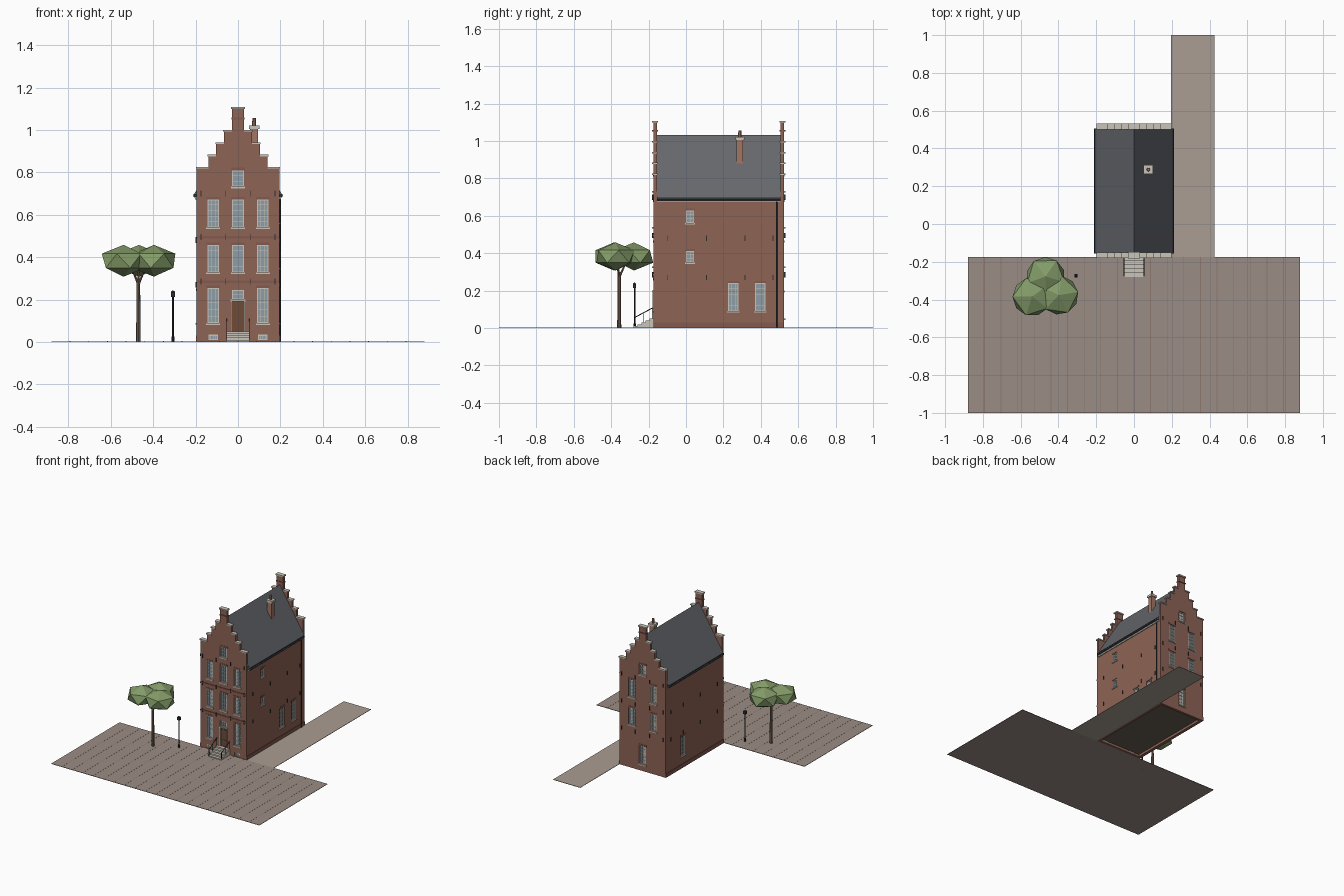
import bpy, bmesh, math
from mathutils import Vector, Matrix

if "Cube" in bpy.data.objects:
    bpy.data.objects.remove(bpy.data.objects["Cube"])

COL = dict(brick=(.27, .125, .09), band=(.23, .10, .075), stone=(.60, .56, .49), slate=(.13, .135, .15),
           glass=(.27, .34, .38), iron=(.025, .027, .03), door=(.16, .07, .04), paving=(.33, .27, .235),
           joint=(.27, .19, .155), alley=(.40, .34, .29), leaf=(.23, .33, .14), bark=(.20, .14, .10),
           floor=(.14, .12, .09), chimney=(.36, .18, .13))
MATS = {}
for k, c in COL.items():
    MATS[k] = bpy.data.materials.new(k)
    MATS[k].diffuse_color = (*c, 1)

PARTS = {}


def part(name, mat):
    return PARTS.setdefault(name, (bmesh.new(), mat))[0]


def box(name, mat, x, y, z):
    m = Matrix.Translation([(a + b) / 2 for a, b in (x, y, z)]) @ \
        Matrix.Diagonal([abs(b - a) for a, b in (x, y, z)] + [1])
    bmesh.ops.create_cube(part(name, mat), size=1, matrix=m)


def rod(name, mat, a, b, r1, r2=None, n=8):
    a, b = Vector(a), Vector(b)
    m = Matrix.Translation((a + b) / 2) @ (b - a).to_track_quat('Z', 'Y').to_matrix().to_4x4()
    bmesh.ops.create_cone(part(name, mat), cap_ends=True, segments=n, radius1=r1,
                          radius2=r1 if r2 is None else r2, depth=(b - a).length, matrix=m)


def prism(name, mat, prof, y0, y1):
    """Extrude an x,z profile along y."""
    bm = part(name, mat)
    f = bm.faces.new([bm.verts.new((x, y0, z)) for x, z in prof])
    ext = bmesh.ops.extrude_face_region(bm, geom=[f])
    bmesh.ops.translate(bm, vec=(0, y1 - y0, 0), verts=[v for v in ext['geom'] if isinstance(v, bmesh.types.BMVert)])
    bmesh.ops.recalc_face_normals(bm, faces=bm.faces[:])


HW, YF, YB, T = .195, -.175, .525, .02


def wbox(side, name, mat, u, z, d):
    """Box on a wall: u along the wall, d outward from its face."""
    if side in ('front', 'back'):
        box(name, mat, u, [YF - q if side == 'front' else YB + q for q in d], z)
    else:
        s = 1 if side == 'right' else -1
        box(name, mat, [s * (HW + q) for q in d], u, z)


def window(side, uc, z0, z1, w=.056, cols=3, rows=5, sill=True):
    u0, u1, f = uc - w / 2, uc + w / 2, .005
    wbox(side, 'opening_cutter', 'brick', (u0, u1), (z0, z1), (-.04, .02))
    wbox(side, 'window_glass', 'glass', (u0, u1), (z0, z1), (-.014, -.009))
    fr = lambda u, z, d=-.003: wbox(side, 'window_frames', 'stone', u, z, (-.012, d))
    fr((u0, u0 + f), (z0, z1)); fr((u1 - f, u1), (z0, z1))
    fr((u0, u1), (z0, z0 + f)); fr((u0, u1), (z1 - f, z1))
    for i in range(1, cols):
        u = u0 + w * i / cols
        fr((u - .001, u + .001), (z0, z1), -.006)
    for i in range(1, rows):
        z = z0 + (z1 - z0) * i / rows
        fr((u0, u1), (z - .001, z + .001), -.006)
    if sill:
        wbox(side, 'window_sills', 'stone', (u0 - .005, u1 + .005), (z0 - .008, z0), (-.012, .006))
        wbox(side, 'window_lintels', 'band', (u0 - .004, u1 + .004), (z1, z1 + .012), (-.005, .002))


# Stepped gables, front and back
STEPS = [(.195, .818), (.140, .876), (.103, .934), (.066, .992), (.028, 1.098)]
half = [(HW, 0)]
for i, (x, z) in enumerate(STEPS):
    half.append((x, z))
    if i < 4:
        half.append((STEPS[i + 1][0], z))
prof = half + [(-x, z) for x, z in reversed(half)]
prism('front_gable', 'brick', prof, YF, YF + T)
prism('back_gable', 'brick', prof, YB - T, YB)
for y0, y1 in ((YF - .006, YF + T + .004), (YB - T - .004, YB + .006)):
    for i, (x, z) in enumerate(STEPS[:4]):
        for s in (-1, 1):
            box('step_caps', 'stone', (s * (x + .004), s * STEPS[i + 1][0]), (y0, y1), (z, z + .008))
    box('step_caps', 'stone', (-.033, .033), (y0 - .002, y1 + .002), (1.098, 1.108))
    box('gable_pinnacle_bands', 'band', (-.031, .031), (y0, y1), (1.05, 1.058))

# Side walls, floor, plinth
for s in (-1, 1):
    box('side_walls', 'brick', (s * (HW - T), s * HW), (YF + T, YB - T), (0, .69))
    box('plinth', 'band', (s * HW, s * (HW + .003)), (YF, YB), (0, .03))
box('floor', 'floor', (-HW + T, HW - T), (YF + T, YB - T), (.018, .024))

# Roof, cornice, gutters, downpipe
R = [(.212, .69), (0, 1.032)]
prism('roof', 'slate', [(-.212, .69), R[1], R[0], (.205, .68), (0, 1.01), (-.205, .68)], YF + T, YB - T)
for s in (-1, 1):
    box('cornice', 'stone', (s * HW, s * .202), (YF + T, YB - T), (.673, .683))
    box('gutters', 'iron', (s * HW, s * .211), (YF + T, YB - T), (.683, .699))
rod('downpipe', 'iron', (.199, .485, 0), (.199, .485, .69), .004)

# Chimney
box('chimney', 'chimney', (.057, .095), (.27, .306), (.86, 1.005))
box('chimney_cap', 'stone', (.051, .101), (.264, .312), (1.005, 1.022))
rod('chimney_pot', 'chimney', (.076, .288, 1.02), (.076, .288, 1.056), .01, .008)

# Front windows
for x in (-.117, 0, .117):
    window('front', x, .328, .457)
    window('front', x, .54, .673)
    if x:
        window('front', x, .088, .255)
        window('front', x, .01, .034, .046, 4, 1, False)
window('front', 0, .733, .81, rows=3)
window('front', 0, .2, .245, .056, 3, 2, False)

# Door with surround
wbox('front', 'opening_cutter', 'brick', (-.034, .034), (.05, .193), (-.04, .02))
wbox('front', 'door', 'door', (-.034, .034), (.05, .193), (-.015, -.008))
for s in (-1, 1):
    wbox('front', 'door_surround', 'stone', (s * .028, s * .034), (.05, .2), (-.01, .004))
    for z0, z1 in ((.06, .1), (.11, .18)):
        wbox('front', 'door_panels', 'door', (s * .004, s * .024), (z0, z1), (-.01, -.005))
wbox('front', 'door_surround', 'stone', (-.036, .036), (.192, .2), (-.01, .006))

# Side and back windows
for z0, z1 in ((.35, .412), (.562, .628)):
    window('right', .022, z0, z1, .044, 2, 3)
window('right', .253, .09, .24)
window('right', .397, .09, .24)
window('right', .39, .008, .028, .03, 2, 1, False)
window('left', .31, .09, .24)
for x in (-.09, .09):
    window('back', x, .328, .457)
    window('back', x, .54, .673)
window('back', 0, .05, .19)
window('back', 0, .733, .81, rows=3)

# String courses and iron wall anchors
for z in (.285, .495):
    wbox('front', 'string_courses', 'band', (-HW, HW), (z - .006, z + .006), (0, .004))
for z in (.285, .495, .70):
    for x in (-.175, -.06, .06, .175):
        for side in ('front', 'back'):
            wbox(side, 'wall_anchors', 'iron', (x - .002, x + .002), (z - .014, z + .014), (0, .006))
for z in (.27, .48):
    for y in (-.1, .11, .315, .465):
        for side in ('left', 'right'):
            wbox(side, 'wall_anchors', 'iron', (y - .002, y + .002), (z - .014, z + .014), (0, .005))

# Entrance steps and railings
for i in range(5):
    box('entrance_steps', 'stone', (-.055, .055), (-.28 + .021 * i, YF), (.01 * i, .01 * (i + 1)))
for s in (-.053, .053):
    rod('stair_railings', 'iron', (s, -.278, .055), (s, -.178, .108), .0025, n=6)
    for y, z in ((-.275, 0), (-.228, .025), (-.18, .05)):
        rod('stair_railings', 'iron', (s, y, z), (s, y, z + .057), .002, n=6)

# Street paving and alley
box('street', 'paving', (-.88, .88), (-1, YF), (0, .003))
for i in range(1, 20):
    x = -.88 + i * .088
    box('paving_joints', 'joint', (x - .002, x + .002), (-1, YF), (.0005, .0036))
box('alley', 'alley', (HW, .425), (YF, 1), (0, .003))

# Tree
TX, TY = -.47, -.357
rod('tree_trunk', 'bark', (TX, TY, 0), (TX, TY, .3), .011, .008)
for k, (x, y) in enumerate(((-.54, -.385), (-.397, -.377), (-.468, -.278))):
    rod('tree_branches', 'bark', (TX, TY, .27), ((TX + x) / 2, (TY + y) / 2, .36), .006, .004, 6)
    bmesh.ops.create_icosphere(part('tree_crown', 'leaf'), subdivisions=1, radius=1,
                               matrix=Matrix.Translation((x, y, .383)) @ Matrix.Rotation(k * .8 + math.pi, 4, 'Z')
                               @ Matrix.Diagonal((.115, .115, .075, 1)))

# Street lamp
LX, LY = -.307, -.275
rod('lamp_post', 'iron', (LX, LY, 0), (LX, LY, .215), .004)
rod('lamp_base', 'iron', (LX, LY, 0), (LX, LY, .025), .007)
box('lamp_lantern', 'iron', (LX - .009, LX + .009), (LY - .009, LY + .009), (.213, .236))
rod('lamp_cap', 'iron', (LX, LY, .236), (LX, LY, .243), .01, .002, 4)

# Make the objects, then cut the openings
OBJ = {}
for name, (bm, mat) in PARTS.items():
    me = bpy.data.meshes.new(name)
    bmesh.ops.recalc_face_normals(bm, faces=bm.faces[:])
    bm.to_mesh(me)
    bm.free()
    me.materials.append(MATS[mat])
    OBJ[name] = bpy.data.objects.new(name, me)
    bpy.context.collection.objects.link(OBJ[name])
cutter = OBJ['opening_cutter']
cutter.hide_render = True
cutter.display_type = 'WIRE'
for name in ('front_gable', 'back_gable', 'side_walls'):
    m = OBJ[name].modifiers.new('openings', 'BOOLEAN')
    m.operation, m.solver, m.object = 'DIFFERENCE', 'EXACT', cutter

for m in bpy.data.materials:
    if m.users and not m.is_grease_pencil:
        m.use_nodes = True
        m.node_tree.nodes["Principled BSDF"].inputs["Base Color"].default_value = m.diffuse_color
